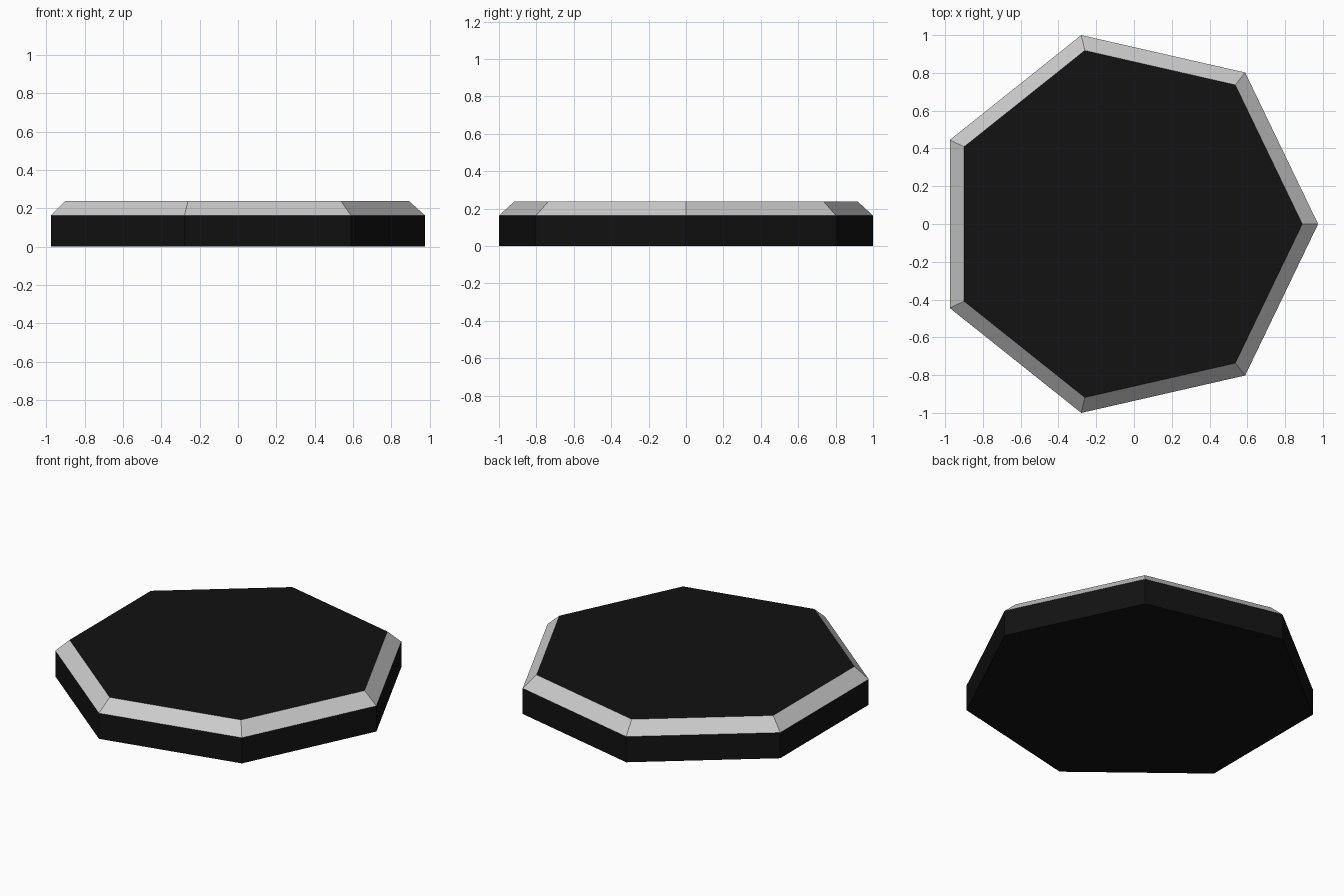
import bpy, bmesh
from math import cos, sin, pi

if "Cube" in bpy.data.objects:
    bpy.data.objects.remove(bpy.data.objects["Cube"])

SIDES = 7
CENTRE_X = -0.051          # puts the heptagon's bounds on x = 0
RINGS = [(1.0257, 0.0), (1.0257, 0.163), (0.942, 0.238)]   # radius, height

black = bpy.data.materials.new("black")
black.diffuse_color = (0.006, 0.006, 0.006, 1)
black.use_nodes = True
black.node_tree.nodes["Principled BSDF"].inputs["Base Color"].default_value = black.diffuse_color
grey = bpy.data.materials.new("grey")
grey.diffuse_color = (0.6, 0.6, 0.6, 1)
grey.use_nodes = True
grey.node_tree.nodes["Principled BSDF"].inputs["Base Color"].default_value = grey.diffuse_color

bm = bmesh.new()


def ring(radius, z):
    return [bm.verts.new((CENTRE_X + radius * cos(2 * pi * i / SIDES),
                          radius * sin(2 * pi * i / SIDES), z))
            for i in range(SIDES)]


rings = [ring(r, z) for r, z in RINGS]

# Black upright wall, then grey sloping rim
for level, (low, high) in enumerate(zip(rings, rings[1:])):
    for i in range(SIDES):
        j = (i + 1) % SIDES
        face = bm.faces.new((low[i], low[j], high[j], high[i]))
        face.material_index = level

# Black underside and top
bm.faces.new(rings[0][::-1])
bm.faces.new(rings[-1])

mesh = bpy.data.meshes.new("heptagonal_plate")
bm.to_mesh(mesh)
bm.free()
mesh.materials.append(black)
mesh.materials.append(grey)
plate = bpy.data.objects.new("heptagonal_plate", mesh)
bpy.context.collection.objects.link(plate)
